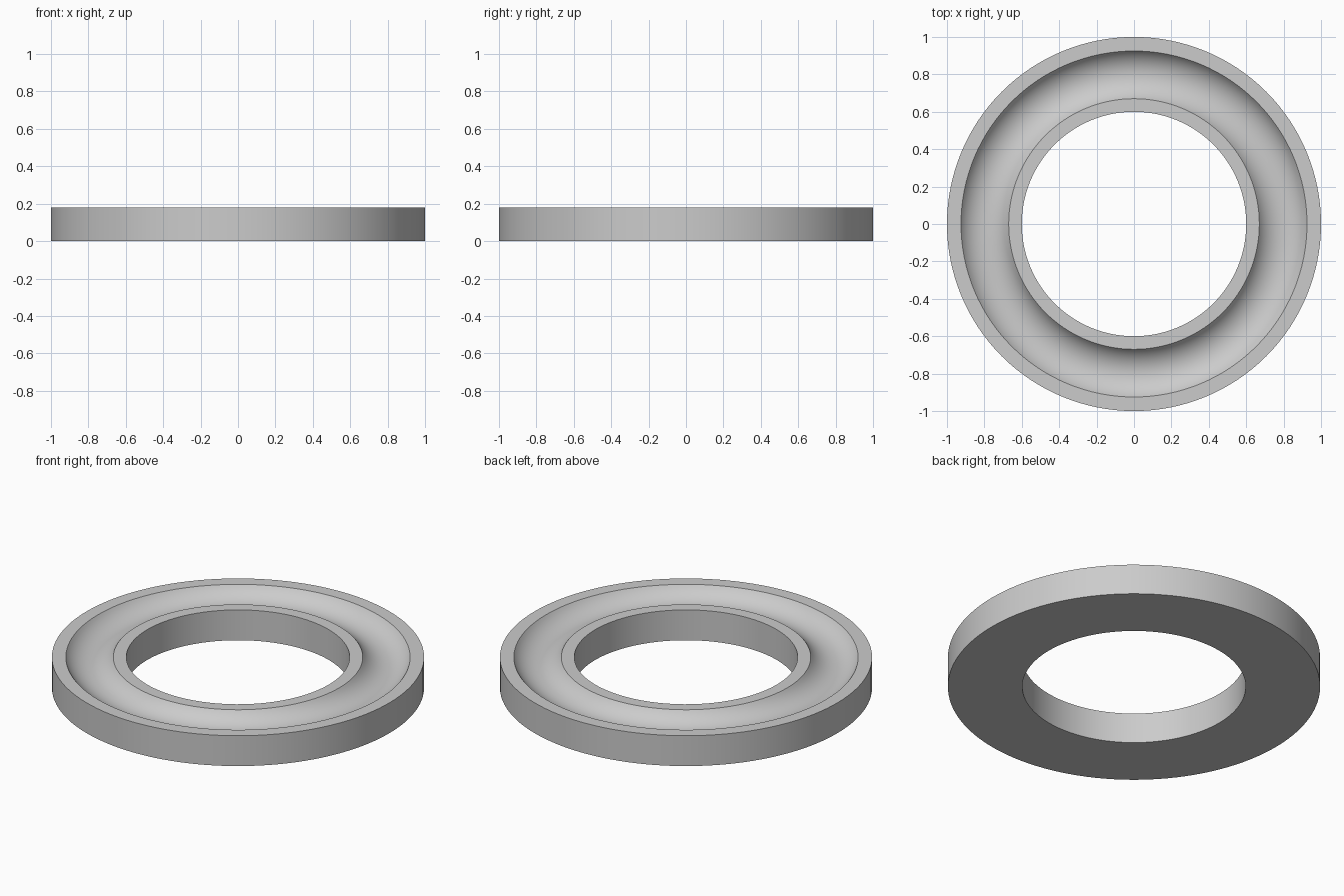
import bpy, bmesh, math

cube = bpy.data.objects.get("Cube")
if cube:
    bpy.data.objects.remove(cube, do_unlink=True)

OUTER, INNER, HEIGHT = 1.0, 0.6, 0.18
GROOVE_IN, GROOVE_OUT, DEPTH = 0.67, 0.925, 0.068
ARC_STEPS, SEGMENTS = 20, 128

# Plain steel colour
steel = bpy.data.materials.new("steel_grey")
steel.use_nodes = True
colour = (0.6, 0.6, 0.6, 1)
steel.diffuse_color = colour
steel.node_tree.nodes["Principled BSDF"].inputs["Base Color"].default_value = colour

# Cross-section: square ring with a circular-arc ball groove in the top
half = (GROOVE_OUT - GROOVE_IN) / 2
middle = (GROOVE_OUT + GROOVE_IN) / 2
radius = (half ** 2 + DEPTH ** 2) / (2 * DEPTH)
sweep = math.asin(half / radius)
profile = [(INNER, HEIGHT), (INNER, 0), (OUTER, 0), (OUTER, HEIGHT)]
for i in range(ARC_STEPS + 1):
    a = sweep * (1 - 2 * i / ARC_STEPS)
    profile.append((middle + radius * math.sin(a),
                    HEIGHT - DEPTH + radius * (1 - math.cos(a))))

# Revolve the section about the z axis
bm = bmesh.new()
verts = [bm.verts.new((r, 0, z)) for r, z in profile]
edges = [bm.edges.new((v, verts[i - 1])) for i, v in enumerate(verts)]
bmesh.ops.spin(bm, geom=verts + edges, cent=(0, 0, 0), axis=(0, 0, 1),
               angle=math.tau, steps=SEGMENTS, use_merge=True)
bmesh.ops.remove_doubles(bm, verts=bm.verts[:], dist=0.0001)
bmesh.ops.recalc_face_normals(bm, faces=bm.faces[:])
mesh = bpy.data.meshes.new("bearing_race")
bm.to_mesh(mesh)
bm.free()
mesh.materials.append(steel)

race = bpy.data.objects.new("bearing_race", mesh)
bpy.context.collection.objects.link(race)
bpy.context.view_layer.objects.active = race
race.select_set(True)
bpy.ops.object.shade_smooth_by_angle(angle=math.radians(30))
